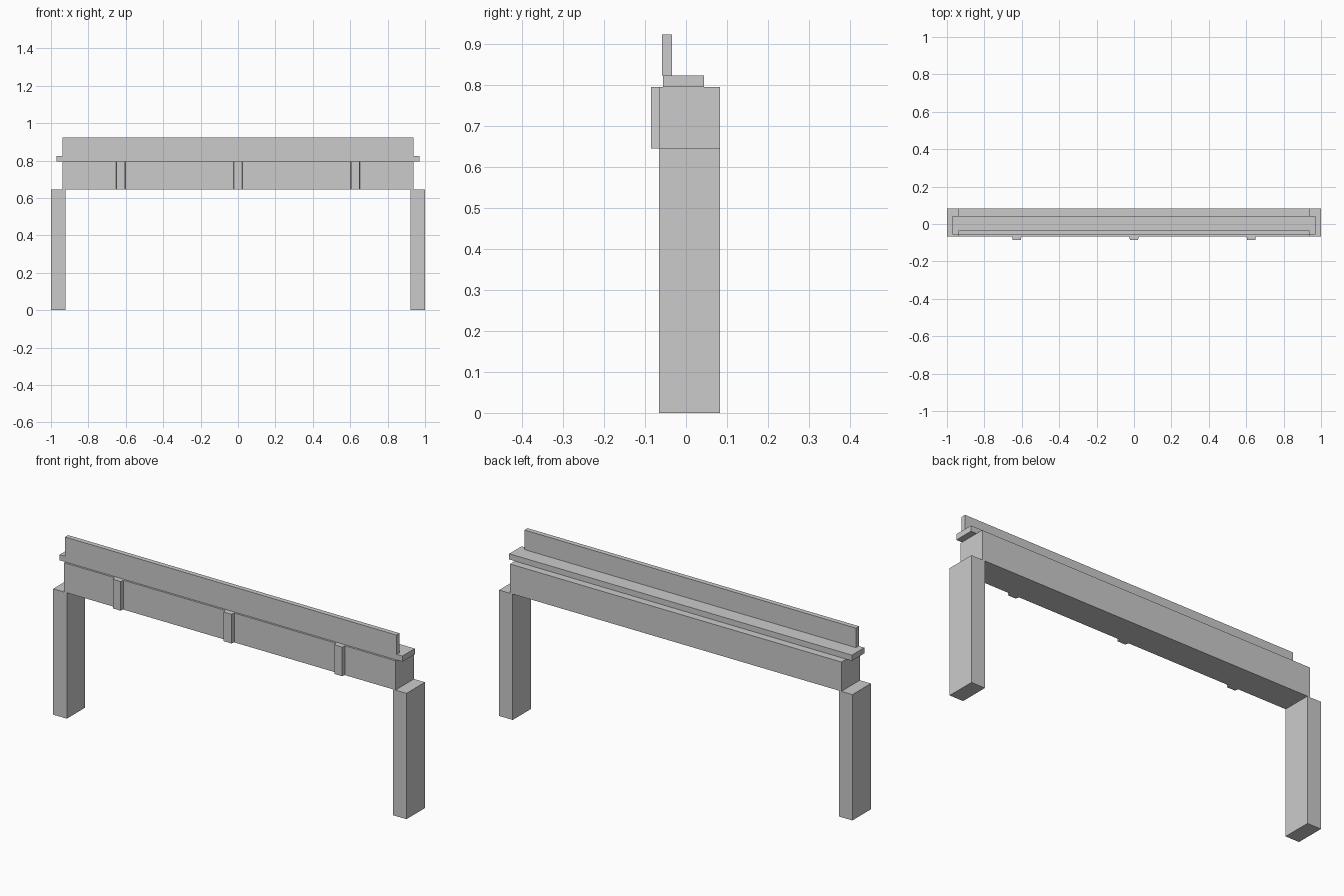
import bpy
import bmesh

if "Cube" in bpy.data.objects:
    bpy.data.objects.remove(bpy.data.objects["Cube"])

grey = bpy.data.materials.new("plain grey")
grey.diffuse_color = (0.6, 0.6, 0.6, 1)
grey.use_nodes = True
grey.node_tree.nodes["Principled BSDF"].inputs["Base Color"].default_value = grey.diffuse_color


def box(name, x, y, z, front_scale=1.0):
    """Box from (min, max) ranges; front_scale narrows the front face in x."""
    bm = bmesh.new()
    bmesh.ops.create_cube(bm, size=1)
    cx = (x[0] + x[1]) / 2
    for v in bm.verts:
        width = (x[1] - x[0]) * (front_scale if v.co.y < 0 else 1)
        v.co = (cx + v.co.x * width,
                y[0] + (v.co.y + 0.5) * (y[1] - y[0]),
                z[0] + (v.co.z + 0.5) * (z[1] - z[0]))
    mesh = bpy.data.meshes.new(name)
    bm.to_mesh(mesh)
    bm.free()
    mesh.materials.append(grey)
    obj = bpy.data.objects.new(name, mesh)
    bpy.context.collection.objects.link(obj)
    return obj


DEPTH = (-0.066, 0.083)

# Two posts
box("left_post", (-1.0, -0.923), DEPTH, (0, 0.644))
box("right_post", (0.923, 1.0), DEPTH, (0, 0.644))

# Main beam, shelf and upright backboard
box("beam", (-0.938, 0.938), DEPTH, (0.644, 0.794))
box("shelf", (-0.97, 0.97), (-0.056, 0.044), (0.794, 0.823))
box("backboard", (-0.938, 0.938), (-0.059, -0.034), (0.823, 0.923))

# Slightly tapered blocks on the beam front
for name, cx in (("left_block", -0.627), ("middle_block", 0), ("right_block", 0.627)):
    box(name, (cx - 0.025, cx + 0.025), (-0.085, DEPTH[0]), (0.645, 0.794), 0.88)
